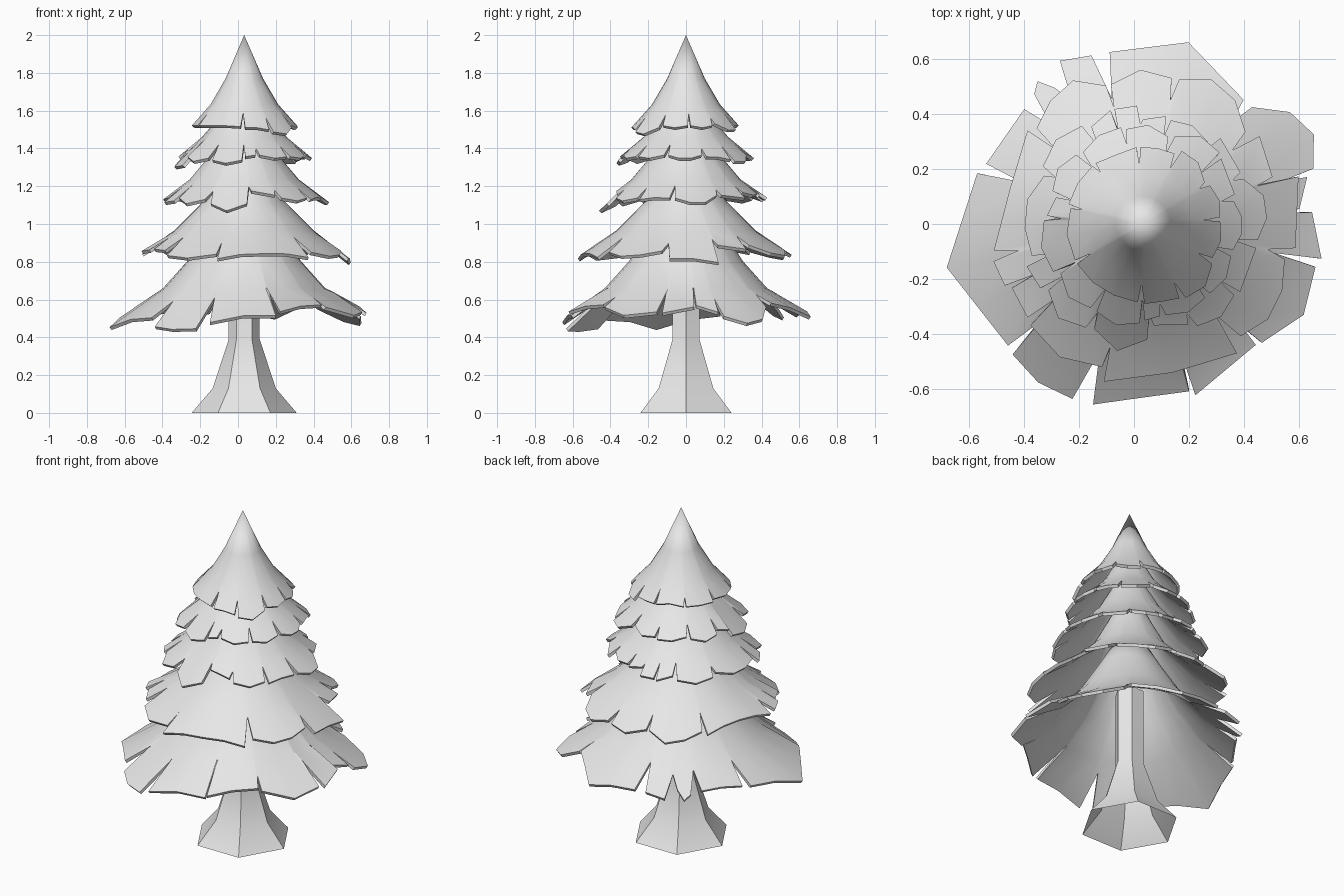
import bpy, bmesh, math
from mathutils import Vector

if "Cube" in bpy.data.objects:
    bpy.data.objects.remove(bpy.data.objects["Cube"])

CX = 0.033  # trunk axis
grey = bpy.data.materials.new("pale_grey")
grey.diffuse_color = (0.8, 0.8, 0.8, 1)
grey.use_nodes = True
grey.node_tree.nodes["Principled BSDF"].inputs["Base Color"].default_value = grey.diffuse_color


def finish(name, bm, angle, thickness=0):
    bmesh.ops.recalc_face_normals(bm, faces=bm.faces)
    me = bpy.data.meshes.new(name)
    bm.to_mesh(me)
    bm.free()
    ob = bpy.data.objects.new(name, me)
    bpy.context.collection.objects.link(ob)
    ob.location.x = CX
    me.materials.append(grey)
    bpy.ops.object.select_all(action='DESELECT')
    ob.select_set(True)
    bpy.context.view_layer.objects.active = ob
    if thickness:
        shell = ob.modifiers.new("thickness", 'SOLIDIFY')
        shell.thickness = thickness
        shell.offset = -1
        bpy.ops.object.modifier_apply(modifier=shell.name)
    bpy.ops.object.shade_smooth_by_angle(angle=math.radians(angle))


def polar(deg, r):
    return Vector((r * math.cos(math.radians(deg)), r * math.sin(math.radians(deg))))


def height(profile, r):
    """Height of the bough surface at a radius, extrapolating the last slope."""
    for (r0, z0), (r1, z1) in zip(profile, profile[1:]):
        if r <= r1 or (r1, z1) == profile[-1]:
            return z0 + (z1 - z0) * (r - r0) / (r1 - r0)


def rim_points(petals, notch):
    """Petal edges as straight chords, with a V slit between neighbours: (point, lift)."""
    pts = []
    for i, (lift, start, end, *radii) in enumerate(petals):
        n = len(radii) - 1
        corners = [polar(start + (end - start) * k / n, r) for k, r in enumerate(radii)]
        for a, b in zip(corners, corners[1:]):
            steps = max(1, round((end - start) / n / 14))
            pts += [(a.lerp(b, s / steps), lift) for s in range(steps)]
        pts.append((corners[-1], lift))
        after = petals[(i + 1) % len(petals)]
        gap = (after[1] - end) % 360
        # alternate slit depth for an irregular rim
        pts.append((polar(end + gap / 2, notch * (1.0, 1.1, 1.04)[i % 3]),
                    (lift + after[0]) / 4))
    return pts


def bough_tier(name, profile, petals, notch):
    bm = bmesh.new()
    apex = bm.verts.new((0, 0, profile[0][1]))
    columns = []
    for p, lift in rim_points(petals, notch):
        d = p.normalized()
        col = [bm.verts.new((d.x * r, d.y * r, z)) for r, z in profile[1:-1]]
        col.append(bm.verts.new((p.x, p.y, height(profile, p.length) + lift)))
        columns.append(col)
    for a, b in zip(columns, columns[1:] + columns[:1]):
        bm.faces.new((apex, a[0], b[0]))
        for k in range(len(a) - 1):
            bm.faces.new((a[k], a[k + 1], b[k + 1], b[k]))
    finish(name, bm, 30, 0.018)


# Trunk: flared six-sided column, open at both ends
bm = bmesh.new()
rings = [[bm.verts.new((*polar(60 * i, r), z)) for i in range(6)]
         for r, z in ((0.278, 0), (0.167, 0.13), (0.082, 0.39), (0.082, 0.85))]
for low, high in zip(rings, rings[1:]):
    for i in range(6):
        j = (i + 1) % 6
        bm.faces.new((low[i], low[j], high[j], high[i]))
finish("trunk", bm, 30)

# Bough tiers: profile is (radius, height); petals are (lift, start deg, end deg, radii...)
bough_tier("bottom_boughs", [(0, 1.32), (0.18, 1.0), (0.30, 0.805), (0.43, 0.66), (0.70, 0.465)], [
    (0, -105.5, -74.6, .68, .63, .63), (.035, -73, -47, .65, .60),
    (.03, -45, -14, .61, .67, .645), (.035, -11, 4, .66, .615), (.01, 5.5, 16, .57, .62),
    (.01, 18, 47, .65, .70, .67, .58), (.03, 51, 101, .58, .68, .636),
    (.03, 107, 117, .64, .665), (0, 123, 130, .59, .645, .615), (0, 136, 159, .60, .61),
    (.01, 163, 222, .63, .73, .66), (-.03, 225, 248, .67, .69, .685)], .47)

bough_tier("lower_boughs", [(0, 1.55), (0.13, 1.28), (0.215, 1.12), (0.37, 0.965), (0.57, 0.83)], [
    (0, -104, -54, .59, .55, .58), (0, -49, -14, .54, .57, .56, .53),
    (-.02, -9, 17, .56, .56, .59), (.01, 20, 37, .50, .53), (.01, 42, 76, .50, .56, .58, .54),
    (0, 79, 103, .54, .56, .52), (0, 105, 138, .52, .58, .56, .52), (0, 141, 190, .54, .50, .55),
    (.02, 194, 204, .56, .55), (.01, 206, 219, .53, .54), (-.01, 222, 254, .55, .57, .54)], .42)

bough_tier("middle_boughs", [(0, 1.70), (0.10, 1.51), (0.18, 1.365), (0.29, 1.235), (0.45, 1.115)], [
    (-.03, -115, -88, .42, .47, .42), (0, -84, -66, .37, .40), (0, -62, -38, .42, .44, .42),
    (0, -35, -12, .43, .42), (0, -8, 24, .42, .45, .45, .40), (0, 28, 48, .40, .42),
    (0, 52, 75, .38, .40, .39), (0, 78, 90, .40, .38), (.01, 93, 104, .43, .43),
    (0, 106, 118, .43, .40), (0, 122, 150, .42, .44, .42), (0, 154, 196, .40, .43, .43, .42),
    (0, 200, 212, .45, .44), (0, 215, 241, .42, .46, .43)], .33)

bough_tier("upper_boughs", [(0, 1.83), (0.08, 1.67), (0.15, 1.545), (0.225, 1.46), (0.37, 1.34)], [
    (-.01, -118, -92, .36, .38, .36), (0, -89, -80, .35, .34), (0, -76, -50, .34, .36, .35),
    (0, -46, -20, .35, .36, .34), (0, -16, 14, .34, .36, .36, .34), (0, 18, 40, .35, .37),
    (0, 43, 70, .38, .38, .34), (0, 74, 100, .33, .36, .35), (0, 103, 130, .36, .36, .34),
    (0, 134, 160, .35, .37, .35), (0, 163, 175, .33, .35), (-.03, 178, 208, .36, .38, .37),
    (0, 211, 238, .35, .38, .36)], .27)

bough_tier("tree_top", [(0, 2.0), (0.10, 1.77), (0.18, 1.633), (0.29, 1.51)], [
    (0, -149, -94, .28, .28, .28, .285), (0, -89, -64, .29, .29, .30),
    (0, -60, -30, .31, .32, .29), (0, -26, 2, .28, .29, .28), (0, 5, 30, .28, .29, .28),
    (0, 34, 62, .27, .30, .30), (0, 66, 92, .28, .28, .28), (0, 95, 128, .28, .27, .28),
    (0, 131, 165, .28, .28, .28), (0, 168, 208, .27, .28, .28)], .22)
